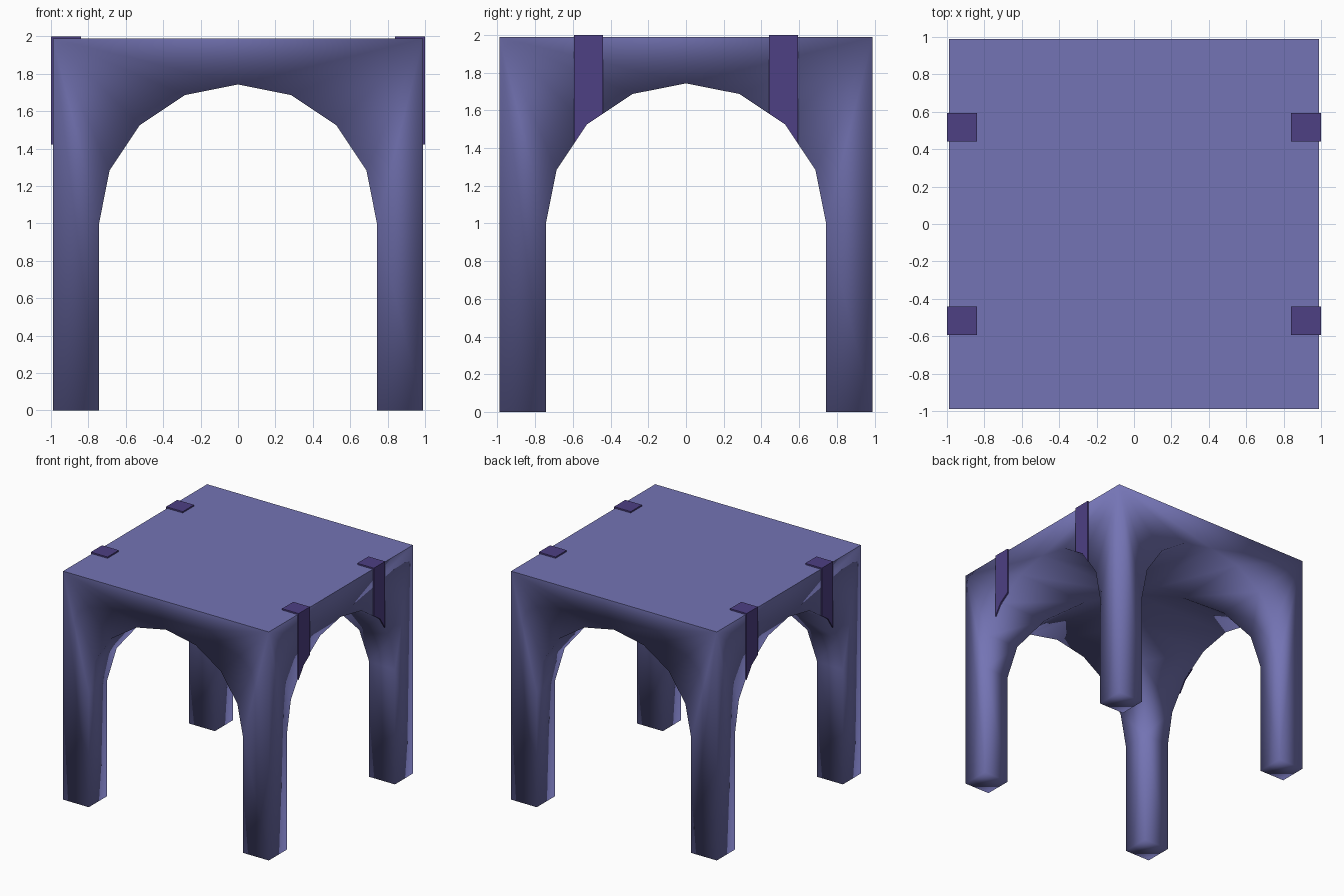
import bpy, bmesh
from math import sin, cos, pi

if "Cube" in bpy.data.objects:
    bpy.data.objects.remove(bpy.data.objects["Cube"])

W, H = 0.99, 1.988        # half width and height of the vaulted block
R, SPRING = 0.743, 1.0    # arch radius and springing height


def material(name, rgb):
    m = bpy.data.materials.new(name)
    m.diffuse_color = (*rgb, 1)
    m.use_nodes = True
    m.node_tree.nodes["Principled BSDF"].inputs["Base Color"].default_value = m.diffuse_color
    return m


def prism(name, profile, place, a, b, mat=None):
    """Extrude a closed 2D profile from a to b; place maps (u, v, t) to xyz."""
    bm = bmesh.new()
    ends = [[bm.verts.new(place(u, v, t)) for u, v in profile] for t in (a, b)]
    for ring in ends:
        bm.faces.new(ring)
    n = len(profile)
    for i in range(n):
        j = (i + 1) % n
        bm.faces.new((ends[0][i], ends[0][j], ends[1][j], ends[1][i]))
    bmesh.ops.recalc_face_normals(bm, faces=bm.faces)
    me = bpy.data.meshes.new(name)
    bm.to_mesh(me)
    bm.free()
    ob = bpy.data.objects.new(name, me)
    bpy.context.collection.objects.link(ob)
    if mat:
        me.materials.append(mat)
    return ob


def carve(ob, cutters):
    """Cut the arch tunnels out of an object and bake the result."""
    for c in cutters:
        mod = ob.modifiers.new("arch", 'BOOLEAN')
        mod.operation, mod.solver, mod.object = 'DIFFERENCE', 'EXACT', c
        mod.material_mode = 'INDEX'
    dg = bpy.context.evaluated_depsgraph_get()
    me = bpy.data.meshes.new_from_object(ob.evaluated_get(dg))
    ob.modifiers.clear()
    ob.data = me


along_x = lambda u, v, t: (t, u, v)
along_y = lambda u, v, t: (u, t, v)

body_mat = material("violet_stone", (0.175, 0.175, 0.46))
strap_mat = material("dark_violet", (0.075, 0.05, 0.23))

# Arch tunnel cutters, eight facets per half circle
arch = [(-R, -0.5)]
arch += [(-R * cos(pi * i / 8), SPRING + R * sin(pi * i / 8)) for i in range(9)]
arch += [(R, -0.5)]
cutters = [prism("arch_cutter_x", arch, along_x, -1.5, 1.5),
           prism("arch_cutter_y", arch, along_y, -1.5, 1.5)]

# Vaulted body: block with four legs left by the crossing arches
body = prism("vaulted_body", [(-W, 0), (W, 0), (W, H), (-W, H)],
             along_y, -W, W, body_mat)
carve(body, cutters)
me = body.data
me.shade_smooth()
bm = bmesh.new()
bm.from_mesh(me)
for e in bm.edges:                       # crisp rim round the flat top
    if all(v.co.z > H - 0.001 for v in e.verts):
        e.smooth = False
bm.to_mesh(me)
bm.free()

# Straps: thin L-shaped clips over both side edges, trimmed by the arch
for side, sx in (("left", -1), ("right", 1)):
    for end, y in (("front", -0.517), ("back", 0.517)):
        prof = [(0.84, H - 0.005), (0.84, 2.0), (1.0, 2.0), (1.0, 1.40),
                (W - 0.005, 1.40), (W - 0.005, H - 0.005)]
        strap = prism(f"strap_{side}_{end}", [(sx * u, v) for u, v in prof],
                      along_y, y - 0.077, y + 0.077, strap_mat)
        carve(strap, cutters[:1])

# Cutters are helpers only
for c in cutters:
    bpy.data.objects.remove(c)
